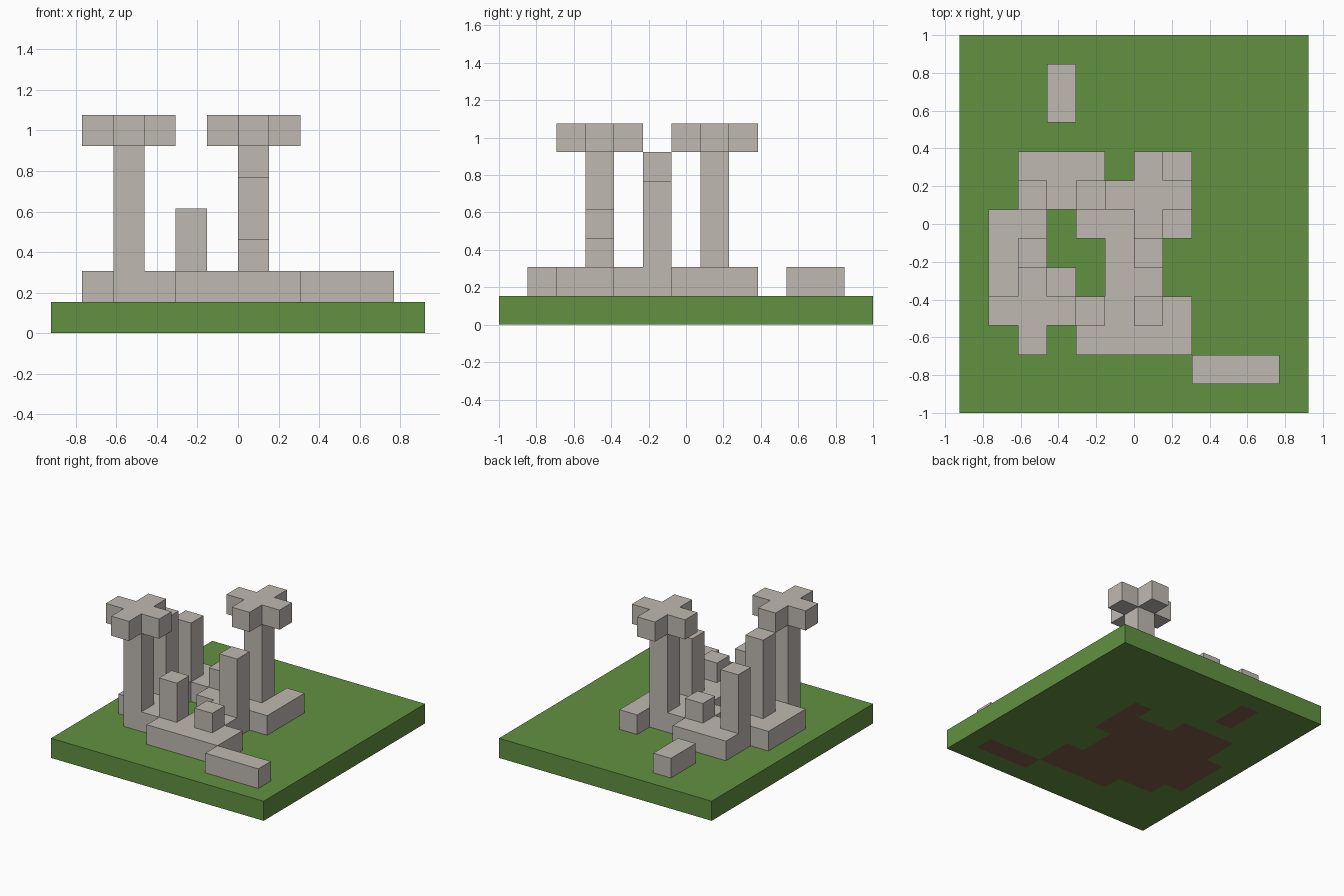
import bpy
import bmesh

cube = bpy.data.objects.get("Cube")
if cube:
    bpy.data.objects.remove(cube, do_unlink=True)

COLS, ROWS = 12, 13
S = 2 / ROWS  # block size


def material(name, rgb):
    m = bpy.data.materials.new(name)
    m.use_nodes = True
    m.diffuse_color = (*rgb, 1)
    for node in m.node_tree.nodes:
        if node.type == 'BSDF_PRINCIPLED':
            node.inputs["Base Color"].default_value = (*rgb, 1)
            node.inputs["Roughness"].default_value = 0.9
    return m


grass = material("grass green", (0.122, 0.283, 0.054))
stone = material("weathered stone", (0.52, 0.485, 0.44))
soil = material("brown soil", (0.21, 0.11, 0.067))


def prism(name, cells, low, high, mats, underside=()):
    """Extrude a set of grid cells between two block levels."""
    bm = bmesh.new()
    corners = {}

    def corner(i, j):
        if (i, j) not in corners:
            corners[i, j] = bm.verts.new(((i - COLS / 2) * S, (j - ROWS / 2) * S, low * S))
        return corners[i, j]

    floor = []
    for i, j in sorted(cells):
        f = bm.faces.new([corner(i, j), corner(i + 1, j), corner(i + 1, j + 1), corner(i, j + 1)])
        f.material_index = 1 if (i, j) in underside else 0
        floor.append(f)
    ext = bmesh.ops.extrude_face_region(bm, geom=floor, use_keep_orig=True)["geom"]
    bmesh.ops.translate(bm, verts=[v for v in ext if isinstance(v, bmesh.types.BMVert)],
                        vec=(0, 0, (high - low) * S))
    bmesh.ops.recalc_face_normals(bm, faces=bm.faces)
    # only the underside keeps the second colour
    for f in bm.faces:
        if f.calc_center_median().z > low * S + 0.01:
            f.material_index = 0
    bmesh.ops.dissolve_limit(bm, angle_limit=0.01, verts=bm.verts, edges=bm.edges,
                             delimit={'MATERIAL'})
    mesh = bpy.data.meshes.new(name)
    bm.to_mesh(mesh)
    bm.free()
    for m in mats:
        mesh.materials.append(m)
    ob = bpy.data.objects.new(name, mesh)
    bpy.context.collection.objects.link(ob)
    return ob


def rect(i0, i1, j0, j1):
    return {(i, j) for i in range(i0, i1 + 1) for j in range(j0, j1 + 1)}


# Ruin floor plan, back row first
PLAN = ["..###..#",
        "..######",
        ".##.####",
        ".##..##.",
        ".###.##.",
        "..######",
        "....####"]
foundation = {(i, 8 - r) for r, row in enumerate(PLAN) for i, c in enumerate(row) if c == "#"}
courtyard = rect(3, 4, 4, 6) - foundation
front_stone = rect(8, 10, 1, 1)
back_stone = rect(3, 3, 10, 11)

# Ground slab with soil under the ruin
prism("ground", rect(0, COLS - 1, 0, ROWS - 1), 0, 1, [grass, soil],
      foundation | courtyard | front_stone | back_stone)

# Foundation and fallen stones
prism("foundation", foundation, 1, 2, [stone])
prism("fallen_stone_front", front_stone, 1, 2, [stone])
prism("fallen_stone_back", back_stone, 1, 2, [stone])

# Pillars: cell and top level
PILLARS = {"tall_pillar_front": (2, 3, 6), "tall_pillar_back": (6, 7, 6),
           "broken_pillar_right": (2, 5, 6), "broken_pillar_back": (2, 7, 5),
           "broken_pillar_left": (6, 5, 5), "broken_pillar_front": (4, 3, 4),
           "stump_front": (6, 3, 3), "stump_back": (4, 7, 3)}
for name, (i, j, top) in PILLARS.items():
    prism(name, {(i, j)}, 2, top, [stone])

# Cross-shaped capitals on the two tall pillars
for name in ("tall_pillar_front", "tall_pillar_back"):
    i, j, top = PILLARS[name]
    cross = rect(i - 1, i + 1, j, j) | rect(i, i, j - 1, j + 1)
    prism(name.replace("tall_pillar", "capital"), cross, top, top + 1, [stone])
